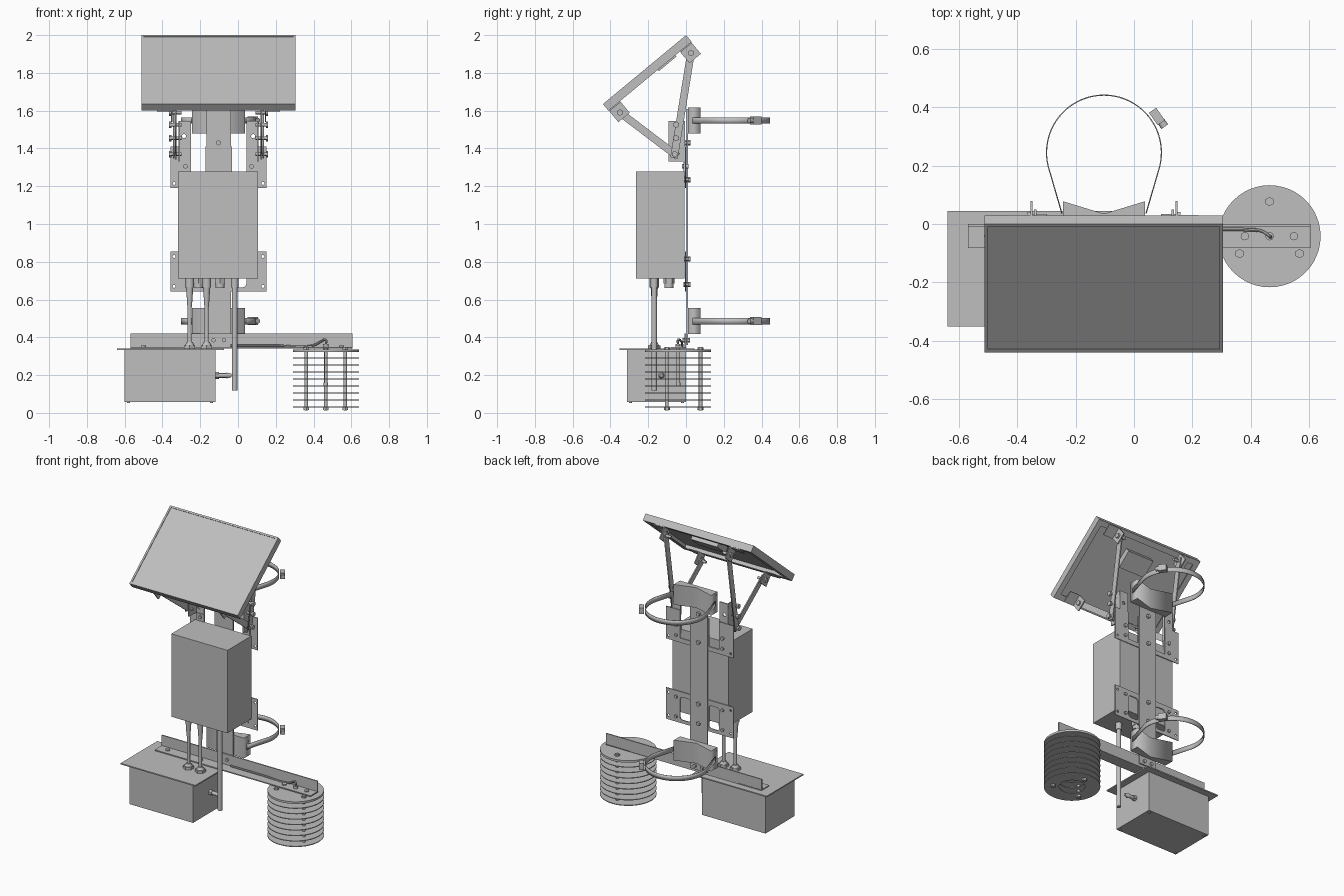
import bpy, bmesh, math
from mathutils import Matrix, Vector

cube = bpy.data.objects.get("Cube")
if cube:
    bpy.data.objects.remove(cube, do_unlink=True)

GREY = bpy.data.materials.new("plain_grey")
GREY.use_nodes = True
GREY.diffuse_color = (0.52, 0.52, 0.52, 1)
GREY.node_tree.nodes["Principled BSDF"].inputs["Base Color"].default_value = GREY.diffuse_color

CX = -0.103                      # centre line of the mast
FLAT = Matrix.Identity(4)
FRONT = Matrix.Rotation(math.pi / 2, 4, 'X')                              # sheet in xz
SIDE = Matrix(((0, 0, 1, 0), (1, 0, 0, 0), (0, 1, 0, 0), (0, 0, 0, 1)))   # sheet in yz


def add(name, mesh, matrix=FLAT, smooth=False):
    mesh.transform(matrix)
    mesh.materials.clear()
    mesh.materials.append(GREY)
    if smooth:
        mesh.polygons.foreach_set("use_smooth", [True] * len(mesh.polygons))
        mesh.set_sharp_from_angle(angle=math.radians(35))
    ob = bpy.data.objects.new(name, mesh)
    bpy.context.scene.collection.objects.link(ob)
    return ob


def from_bm(name, bm, matrix=FLAT, smooth=False):
    bmesh.ops.recalc_face_normals(bm, faces=bm.faces)
    mesh = bpy.data.meshes.new(name)
    bm.to_mesh(mesh)
    bm.free()
    return add(name, mesh, matrix, smooth)


def box(name, xs, ys, zs, matrix=FLAT):
    bm = bmesh.new()
    bmesh.ops.create_cube(bm, size=1)
    for v in bm.verts:
        v.co = [sum(r) / 2 + c * abs(r[1] - r[0]) for r, c in zip((xs, ys, zs), v.co)]
    return from_bm(name, bm, matrix)


def rod(name, a, b, r, r2=None, sides=16):
    a, b = Vector(a), Vector(b)
    bm = bmesh.new()
    bmesh.ops.create_cone(bm, cap_ends=True, segments=sides, radius1=r,
                          radius2=r if r2 is None else r2, depth=(b - a).length)
    turn = (b - a).to_track_quat('Z', 'Y').to_matrix().to_4x4()
    return from_bm(name, bm, Matrix.Translation((a + b) / 2) @ turn, sides > 8)


def rect(a, b, c, d):
    return [(a, c), (b, c), (b, d), (a, d)]


def circle(x, y, r, n=16):
    return [(x + r * math.cos(i * math.tau / n), y + r * math.sin(i * math.tau / n)) for i in range(n)]


def slot(a, b, c, d, r=0.018):
    pts = []
    for i, (x, y) in enumerate(((b - r, d - r), (a + r, d - r), (a + r, c + r), (b - r, c + r))):
        pts += [(x + r * math.cos(t), y + r * math.sin(t)) for t in
                (math.pi / 2 * (i + k / 4) for k in range(5))]
    return pts


def sheet(name, loops, thick, matrix):
    """Flat plate: first loop is the outline, the others are holes."""
    cu = bpy.data.curves.new(name, 'CURVE')
    cu.dimensions, cu.fill_mode, cu.extrude = '2D', 'BOTH', thick / 2
    for loop in loops:
        sp = cu.splines.new('POLY')
        sp.points.add(len(loop) - 1)
        for p, (x, y) in zip(sp.points, loop):
            p.co = (x, y, 0, 1)
        sp.use_cyclic_u = True
    tmp = bpy.data.objects.new(name + "_outline", cu)
    mesh = bpy.data.meshes.new_from_object(tmp)
    bpy.data.objects.remove(tmp)
    return add(name, mesh, matrix)


def cable(name, pts, r):
    cu = bpy.data.curves.new(name, 'CURVE')
    cu.dimensions, cu.bevel_depth, cu.bevel_resolution, cu.use_fill_caps = '3D', r, 2, True
    sp = cu.splines.new('BEZIER')
    sp.bezier_points.add(len(pts) - 1)
    for p, co in zip(sp.bezier_points, pts):
        p.co, p.handle_left_type, p.handle_right_type = co, 'AUTO', 'AUTO'
    tmp = bpy.data.objects.new(name + "_path", cu)
    mesh = bpy.data.meshes.new_from_object(tmp)
    bpy.data.objects.remove(tmp)
    return add(name, mesh, FLAT, True)


def at(axis, offset):
    return Matrix.Translation(Vector(offset)) @ axis


# Tilted panel: tray with raised rim, hollow back and junction box
TILT = Matrix(((1, 0, 0, 0), (0, 0.77, -0.638, -0.44), (0, 0.638, 0.77, 1.635), (0, 0, 0, 1)))
PL, PR, PH, PT = -0.512, 0.305, 0.572, -0.046
box("panel_sheet", (PL + .01, PR - .01), (.01, PH - .01), (-.016, -.004), TILT)
for i, (a, b) in enumerate(((PL, PL + .012), (PR - .012, PR))):
    box(f"panel_side_rim_{i}", (a, b), (0, PH), (PT, 0), TILT)
    inner = (a, b + .025) if i == 0 else (a - .025, b)
    box(f"panel_side_lip_{i}", inner, (0, PH), (PT, PT + .005), TILT)
for i, (a, b) in enumerate(((0, .012), (PH - .012, PH))):
    box(f"panel_end_rim_{i}", (PL, PR), (a, b), (PT, 0), TILT)
    inner = (a, b + .025) if i == 0 else (a - .025, b)
    box(f"panel_end_lip_{i}", (PL, PR), inner, (PT, PT + .005), TILT)
box("junction_box", (-0.2, 0.0), (.34, .46), (-.055, -.016), TILT)


def strut(name, x, a, b, w):
    a, b = Vector(a), Vector(b)
    d = (b - a).normalized()
    n = Vector((-d.y, d.x)) * w / 2
    a, b = a - d * w / 2, b + d * w / 2
    sheet(name, [[a - n, b - n, b + n, a + n]], .008, at(SIDE, (x, 0, 0)))


# Panel supports, mirrored about the mast
UP, LOW, FOOT = (0.026, 1.905), (-0.35, 1.59), (-0.06, 1.37)
for s, side in ((-1, "right"), (1, "left")):
    X = lambda d: CX + s * d
    for lab, u in (("upper", .491), ("lower", .002)):
        box(f"{lab}_pivot_tab_{side}", (X(.245), X(.252)), (u, u + .078), (PT - .08, PT), TILT)
        box(f"{lab}_pivot_foot_{side}", (X(.245), X(.325)), (u, u + .078), (PT - .006, PT), TILT)
    strut(f"rear_strut_{side}", X(.236), FOOT, UP, .04)
    strut(f"front_strut_{side}", X(.226), FOOT, LOW, .04)
    for lab, (y, z) in (("upper", UP), ("lower", LOW), ("foot", FOOT), ("mid", (-.052, 1.455)),
                        ("top", (-.052, 1.525))):
        rod(f"{lab}_pivot_bolt_{side}", (X(.195), y, z), (X(.262), y, z), .009)
        rod(f"{lab}_pivot_head_{side}", (X(.25), y, z), (X(.262), y, z), .017, sides=6)
    box(f"angle_bracket_side_{side}", (X(.203), X(.211)), (-.092, -.004), (1.33, 1.545))
    holes = [circle(X(.183), z, .011) for z in (1.37, 1.465)]
    lo, hi = sorted((X(.147), X(.211)))
    sheet(f"angle_bracket_face_{side}", [rect(lo, hi, 1.33, 1.545)] + holes, .007, at(FRONT, (0, -.008, 0)))
    box(f"bracket_tab_{side}", (X(.147), X(.2)), (-.012, -.004), (1.25, 1.328))
    rod(f"bracket_tab_bolt_{side}", (X(.175), -.02, 1.305), (X(.175), .012, 1.305), .012)

# Mast strip and the two slotted mounting plates
box("mast_strip", (CX - .065, CX + .065), (.002, .01), (0.36, 1.61))
PX0, PX1 = CX - .255, CX + .255
corners = lambda zs: [circle(CX + s * .235, z, .008, 10) for s in (-1, 1) for z in zs]
comb = [(PX0, 1.19), (PX1, 1.19), (PX1, 1.41), (CX + .147, 1.41), (CX + .147, 1.22), (CX + .07, 1.22),
        (CX + .07, 1.41), (CX - .07, 1.41), (CX - .07, 1.22), (CX - .147, 1.22), (CX - .147, 1.41), (PX0, 1.41)]
sheet("upper_mount_plate", [comb] + corners((1.215,)), .006, at(FRONT, (0, -.002, 0)))
slots = [slot(CX + a, CX + a + .077, .665, .82) for a in (-.147, .07)]
sheet("lower_mount_plate", [rect(PX0, PX1, .642, .855)] + slots + corners((.67, .828)), .006,
      at(FRONT, (0, -.002, 0)))
for i, z in enumerate((.68, .815, 1.235, 1.43)):
    rod(f"mast_bolt_{i}", (CX, -.012, z), (CX, .024, z), .014, sides=6)
for s in (-1, 1):
    for i, z in enumerate((.68, .815, 1.235, 1.305)):
        rod(f"plate_bolt_{s}_{i}", (CX + s * .175, -.01, z), (CX + s * .175, .012, z), .011, sides=6)

# Pole clamps: notched block, hose strap and screw housing
for lab, z in (("upper", 1.548), ("lower", .486)):
    notch = [(CX - .141, .01), (CX + .141, .01), (CX + .141, .078), (CX, .035), (CX - .141, .078)]
    sheet(f"{lab}_clamp_block", [notch], .138, at(FLAT, (0, 0, z)))
    path = [(CX - .146, .035)]
    for k in range(41):
        t = math.radians(194 - 208 * k / 40)
        path.append((CX + .199 * math.cos(t), .245 + .199 * math.sin(t)))
    path.append((CX + .146, .035))
    bm = bmesh.new()
    rows = [[bm.verts.new((x, y, z + h)) for x, y in path] for h in (-.017, .017)]
    for k in range(len(path) - 1):
        bm.faces.new((rows[0][k], rows[0][k + 1], rows[1][k + 1], rows[1][k]))
    strap = from_bm(f"{lab}_strap", bm, FLAT, True)
    strap.modifiers.new("thickness", 'SOLIDIFY').thickness = .004
    M = Matrix.Translation((CX + .183, .365, z)) @ Matrix.Rotation(math.radians(-55), 4, 'Z')
    box(f"{lab}_strap_housing", (-.03, .022), (-.014, .016), (-.021, .021), M)
    rod(f"{lab}_strap_screw", M @ Vector((.018, .003, 0)), M @ Vector((.04, .003, 0)), .014)

# Main enclosure with glands, cables and antenna beneath it
box("main_enclosure", (-.317, .107), (-.266, -.008), (.712, 1.278))
CY = -.168
for i, x in enumerate((-.256, -.166)):
    rod(f"cable_gland_top_{i}", (x, CY, .715), (x, CY, .665), .024, sides=12)
    rod(f"cable_boot_{i}", (x, CY, .665), (x, CY, .56), .019, .012)
    rod(f"cable_{i}", (x, CY, .57), (x, CY, .36), .011)
    rod(f"cable_gland_nut_{i}", (x, CY, .335), (x, CY, .358), .034, sides=6)
    rod(f"cable_gland_base_{i}", (x, CY, .355), (x, CY, .375), .026, .016)
for i, x in enumerate((-.21, -.095)):
    rod(f"spare_gland_{i}", (x, -.09, .715), (x, -.09, .685), .03, sides=6)
    rod(f"spare_gland_cap_{i}", (x, -.09, .69), (x, -.09, .662), .024)
rod("antenna_socket", (-.018, CY, .715), (-.018, CY, .665), .02, sides=12)
rod("antenna", (-.018, CY, .67), (-.018, CY, .118), .0145)

# Cross bar of angle section
box("cross_bar_upright", (-.57, .605), (-.008, 0), (.345, .42))
sheet("cross_bar_flange", [rect(-.57, .605, -.083, 0)], .007, at(FLAT, (0, 0, .3455)))
for i, x in enumerate((-.13, -.075)):
    rod(f"cross_bar_bolt_{i}", (x, -.018, .385), (x, .02, .385), .012, sides=6)
for i, x in enumerate((-.5, -.25, .38, .548)):
    rod(f"flange_bolt_{i}", (x, -.042, .345), (x, -.042, .357), .014)

# Lower box with wide lid and side port
box("lower_box", (-.6, -.12), (-.313, 0), (.058, .335))
box("lower_box_lid", (-.64, -.075), (-.352, .044), (.333, .341))
for x in (-.58, -.14):
    for y in (-.295, -.018):
        rod("lower_box_foot", (x, y, .052), (x, y, .06), .008)
rod("side_port_nut", (-.122, -.13, .198), (-.1, -.13, .198), .018, sides=6)
rod("side_port_stem", (-.1, -.13, .198), (-.055, -.13, .198), .012)
rod("side_port_tip", (-.06, -.13, .198), (-.035, -.13, .198), .016, .009)

# Louvred sensor shield: cover disc, thin rings, three rods and a probe
SX, SY = .465, -.042
rod("shield_cover", (SX, SY, .322), (SX, SY, .336), .175, sides=48)
for k in range(8):
    ring = [circle(SX, SY, .175, 48), circle(SX, SY, .08, 32)]
    sheet(f"shield_ring_{k}", ring, .005, at(FLAT, (0, 0, .03 + k * .0373)))
for i in range(3):
    t = math.radians(90 + 120 * i)
    x, y = SX + .119 * math.cos(t), SY + .119 * math.sin(t)
    rod(f"shield_rod_{i}", (x, y, .012), (x, y, .35), .0095)
    for z in (.02, .338):
        rod(f"shield_nut_{i}", (x, y, z - .006), (x, y, z + .008), .016, sides=6)
rod("probe", (SX, SY, .14), (SX, SY, .36), .008)
rod("probe_tip", (SX, SY, .145), (SX, SY, .16), .012)
rod("probe_collar", (SX, SY, .349), (SX, SY, .365), .014)
cable("probe_cable", [(-.04, -.02, .356), (.2, -.02, .356), (.4, -.02, .358), (.44, -.025, .378),
                      (SX, SY, .386), (SX, SY, .36)], .006)
